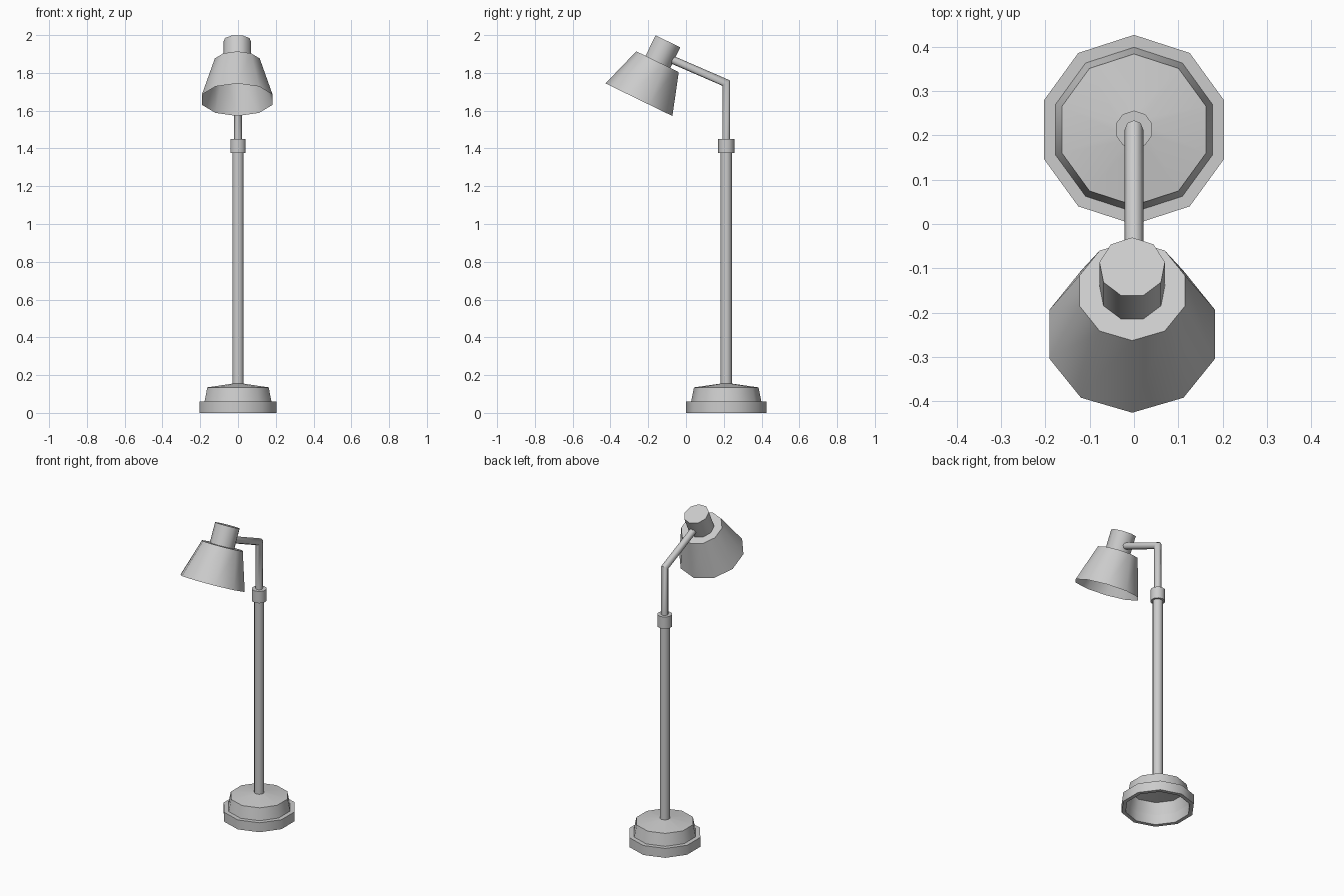
import bpy, math
from math import sin, cos, tan, pi, radians
from mathutils import Vector, Matrix

cube = bpy.data.objects.get("Cube")
if cube:
    bpy.data.objects.remove(cube)

grey = bpy.data.materials.new("lamp_grey")
grey.use_nodes = True
GREY = (0.6, 0.6, 0.6, 1)
grey.diffuse_color = GREY
grey.node_tree.nodes["Principled BSDF"].inputs["Base Color"].default_value = GREY


def circle(r, z, n):
    """Ring of n points with one corner on +y."""
    return [Vector((r * sin(2 * pi * i / n), r * cos(2 * pi * i / n), z)) for i in range(n)]


def loft(name, rings, matrix=Matrix(), caps=(True, True), angle=40):
    """Skin a list of equal rings into one object."""
    n = len(rings[0])
    verts = [p for ring in rings for p in ring]
    faces = []
    for k in range(len(rings) - 1):
        for i in range(n):
            j = (i + 1) % n
            faces.append((k * n + j, k * n + i, (k + 1) * n + i, (k + 1) * n + j))
    if caps[0]:
        faces.append(tuple(range(n)))
    if caps[1]:
        faces.append(tuple(reversed(range(len(verts) - n, len(verts)))))
    mesh = bpy.data.meshes.new(name)
    mesh.from_pydata(verts, [], faces)
    mesh.materials.append(grey)
    obj = bpy.data.objects.new(name, mesh)
    bpy.context.collection.objects.link(obj)
    obj.matrix_world = matrix
    bpy.ops.object.select_all(action='DESELECT')
    obj.select_set(True)
    bpy.context.view_layer.objects.active = obj
    bpy.ops.object.shade_smooth_by_angle(angle=radians(angle))
    return obj


def lathe(name, profile, n, matrix, **options):
    return loft(name, [circle(r, z, n) for r, z in profile], matrix, **options)


STAND = Matrix.Translation((0, 0.213, 0))

# Hollow stepped base
lathe("base", [(0.186, 0.06), (0.19, 0), (0.214, 0), (0.214, 0.06),
               (0.186, 0.06), (0.171, 0.135), (0.03, 0.155)],
      10, STAND, caps=(False, False))

# Pole and collar
lathe("pole", [(0.03, 0.15), (0.03, 1.38)], 10, STAND)
lathe("collar", [(0.043, 1.375), (0.043, 1.45)], 10, STAND)

# Bent arm with a mitred elbow
R, BEND = 0.021, radians(66.6)
elbow = Vector((0, 0, 1.746))
tip = elbow + 0.34 * Vector((0, -sin(BEND), cos(BEND)))
bottom = circle(R, 1.44, 8)
mitre = [Vector((p.x, p.y, elbow.z + p.y * tan(BEND / 2))) for p in bottom]
end = [tip + Matrix.Rotation(BEND, 3, 'X') @ p for p in circle(R, 0, 8)]
loft("arm", [bottom, mitre, end], STAND, angle=50)

# Tilted lamp head: open shade and socket cap
HEAD = Matrix.Translation((-0.004, -0.249, 1.658)) @ Matrix.Rotation(radians(-26), 4, 'X')
lathe("shade", [(0.197, 0), (0.125, 0.224), (0.07, 0.224)], 10, HEAD, caps=(False, True))
lathe("socket_cap", [(0.075, 0.22), (0.075, 0.345)], 9, HEAD, angle=45)
